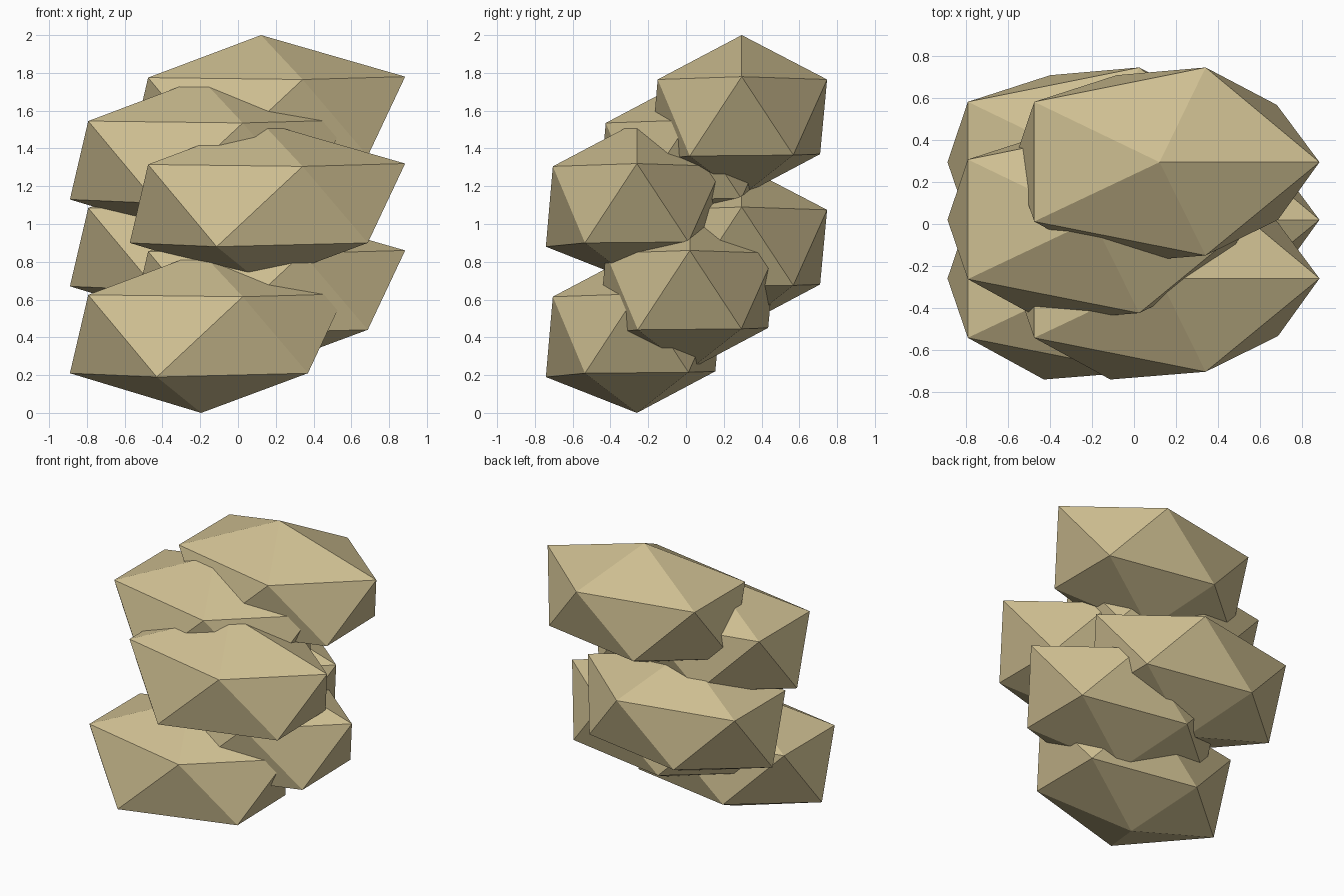
import bpy
import bmesh

cube = bpy.data.objects.get("Cube")
if cube:
    bpy.data.objects.remove(cube, do_unlink=True)

# Single sandstone colour
stone = bpy.data.materials.new("sandstone")
stone.use_nodes = True
colour = (0.62, 0.52, 0.285, 1)
stone.diffuse_color = colour
bsdf = stone.node_tree.nodes["Principled BSDF"]
bsdf.inputs["Base Color"].default_value = colour
bsdf.inputs["Roughness"].default_value = 0.9

# Boulder: a stretched, slightly uneven icosahedron (two poles, two rings of five)
HALF_HEIGHT = 0.425
POLES = [(0, 0, HALF_HEIGHT), (0, 0, -HALF_HEIGHT)]
UPPER_RING = [(0.763, 0, 0.205), (0.22, 0.452, 0.19), (-0.598, 0.288, 0.2),
              (-0.598, -0.283, 0.2), (0.22, -0.445, 0.19)]
LOWER_RING = [(-0.695, 0, -0.215), (-0.205, 0.415, -0.205), (0.56, 0.273, -0.21),
              (0.565, -0.275, -0.215), (-0.235, -0.482, -0.235)]

bm = bmesh.new()
for point in POLES + UPPER_RING + LOWER_RING:
    bm.verts.new(point)
bmesh.ops.convex_hull(bm, input=bm.verts[:])
bmesh.ops.recalc_face_normals(bm, faces=bm.faces[:])
boulder_mesh = bpy.data.meshes.new("boulder")
bm.to_mesh(boulder_mesh)
bm.free()
boulder_mesh.materials.append(stone)

# Stack of boulders: sides alternate while depth cycles front, middle, back
SIDES = (-0.195, 0.122)
DEPTHS = (-0.26, 0.02, 0.295)
STEP = 0.23
for i in range(6):
    boulder = bpy.data.objects.new(f"boulder_{i + 1}", boulder_mesh)
    boulder.location = (SIDES[i % 2], DEPTHS[i % 3], HALF_HEIGHT + i * STEP)
    bpy.context.collection.objects.link(boulder)
